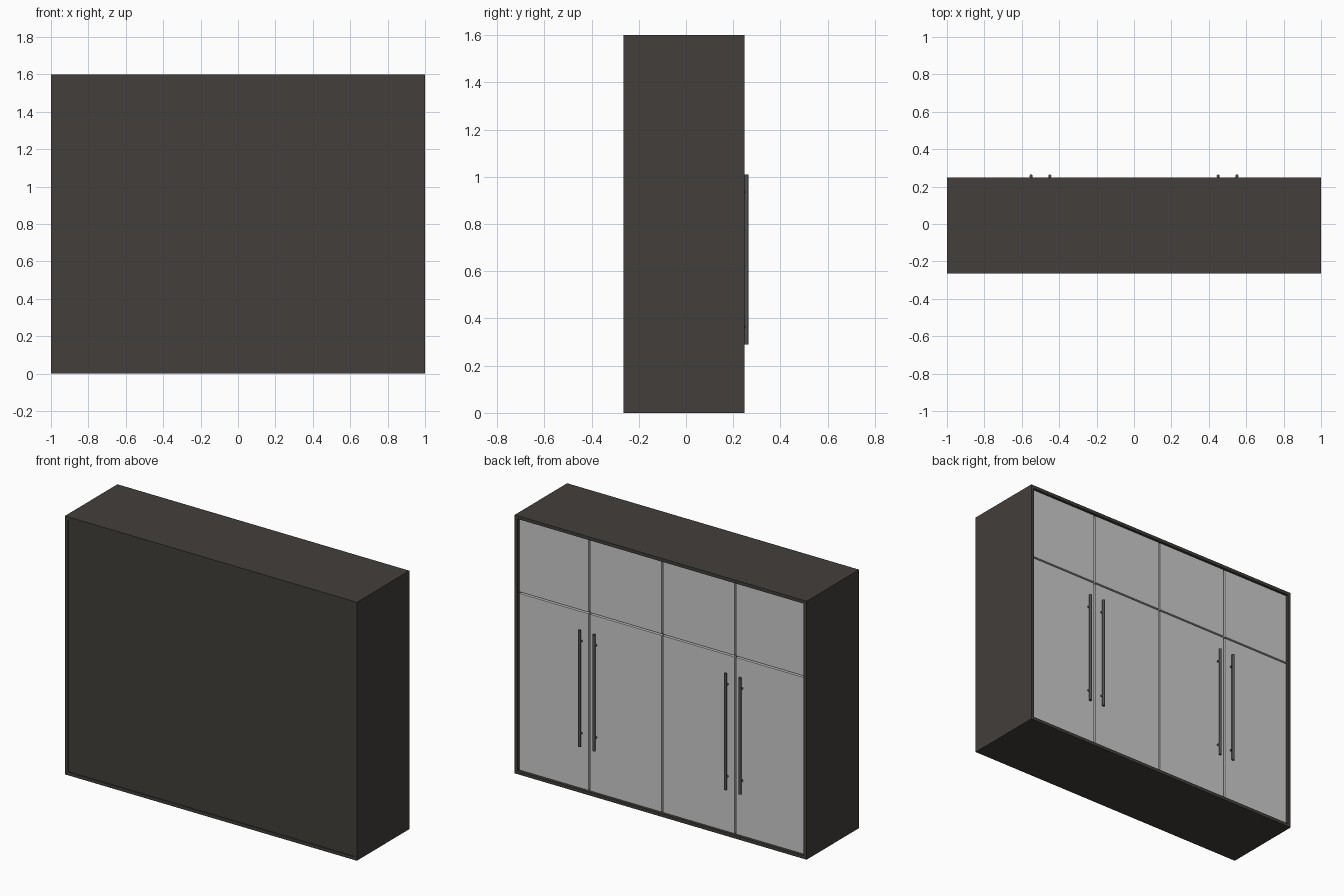
import bpy
import bmesh
from mathutils import Matrix, Vector

if "Cube" in bpy.data.objects:
    bpy.data.objects.remove(bpy.data.objects["Cube"])


def material(name, rgb):
    m = bpy.data.materials.new(name)
    m.diffuse_color = (*rgb, 1)
    m.use_nodes = True
    m.node_tree.nodes["Principled BSDF"].inputs["Base Color"].default_value = m.diffuse_color
    return m


DARK = material("dark_wood", (0.055, 0.049, 0.043))
METAL = material("dark_metal", (0.08, 0.08, 0.08))


def finish(name, bm, mat=None):
    mesh = bpy.data.meshes.new(name)
    bm.to_mesh(mesh)
    bm.free()
    obj = bpy.data.objects.new(name, mesh)
    bpy.context.collection.objects.link(obj)
    if mat:
        mesh.materials.append(mat)
    return obj


def box(name, x, y, z, mat=None):
    """Board given by its (min, max) range on each axis."""
    bm = bmesh.new()
    lo, hi = zip(x, y, z)
    mid = [(a + b) / 2 for a, b in zip(lo, hi)]
    size = [b - a for a, b in zip(lo, hi)]
    bmesh.ops.create_cube(bm, size=1, matrix=Matrix.Translation(mid) @ Matrix.Diagonal((*size, 1)))
    return finish(name, bm, mat)


def add_rod(bm, start, end, radius):
    a, b = Vector(start), Vector(end)
    rot = (b - a).to_track_quat('Z', 'Y').to_matrix().to_4x4()
    bmesh.ops.create_cone(bm, cap_ends=True, segments=16, radius1=radius, radius2=radius,
                          depth=(b - a).length, matrix=Matrix.Translation((a + b) / 2) @ rot)


T = 0.02                    # board thickness
Y0, Y1 = -0.265, 0.248      # carcass depth
H = 1.6
SPLIT = 1.12                # line between lower and upper doors
GAP = 0.005                 # half the gap between doors
DOOR_Y = (0.215, 0.234)

# carcass boards
for s, side in ((-1, "left"), (1, "right")):
    box(side + "_side", sorted((s, s * (1 - T))), (Y0, Y1), (0, H), DARK)
box("bottom_board", (-1 + T, 1 - T), (Y0, Y1), (0, T), DARK)
box("top_board", (-1 + T, 1 - T), (Y0, Y1), (H - T, H), DARK)
box("plain_panel", (-1 + T, 1 - T), (Y0 + 0.006, Y0 + 0.02), (T, H - T), DARK)

# doors in four columns and two rows, with divider boards behind the gaps
edges = [-1 + T, -0.5, 0, 0.5, 1 - T]
for i in range(4):
    x0 = edges[i] + (GAP if i else 0.002)
    x1 = edges[i + 1] - (GAP if i < 3 else 0.002)
    box(f"lower_door_{i + 1}", (x0, x1), DOOR_Y, (T + 0.002, SPLIT - GAP))
    box(f"upper_door_{i + 1}", (x0, x1), DOOR_Y, (SPLIT + GAP, H - T - 0.002))
for i, x in enumerate(edges[1:4]):
    box(f"divider_{i + 1}", (x - T / 2, x + T / 2), (Y0 + 0.02, DOOR_Y[0]), (T, H - T), DARK)
box("shelf", (-1 + T, 1 - T), (Y0 + 0.02, DOOR_Y[0] - 0.002), (SPLIT - T / 2, SPLIT + T / 2), DARK)

# long bar handles on two posts
R, Z0, Z1 = 0.0085, 0.29, 1.01
for i, x in enumerate((-0.55, -0.45, 0.45, 0.55)):
    bm = bmesh.new()
    y = 0.265 - R
    add_rod(bm, (x, y, Z0), (x, y, Z1), R)
    for z in (Z0 + 0.075, Z1 - 0.075):
        add_rod(bm, (x, DOOR_Y[1] - 0.002, z), (x, y, z), 0.006)
    handle = finish(f"handle_{i + 1}", bm, METAL)
    bpy.ops.object.select_all(action='DESELECT')
    handle.select_set(True)
    bpy.context.view_layer.objects.active = handle
    bpy.ops.object.shade_smooth_by_angle()
